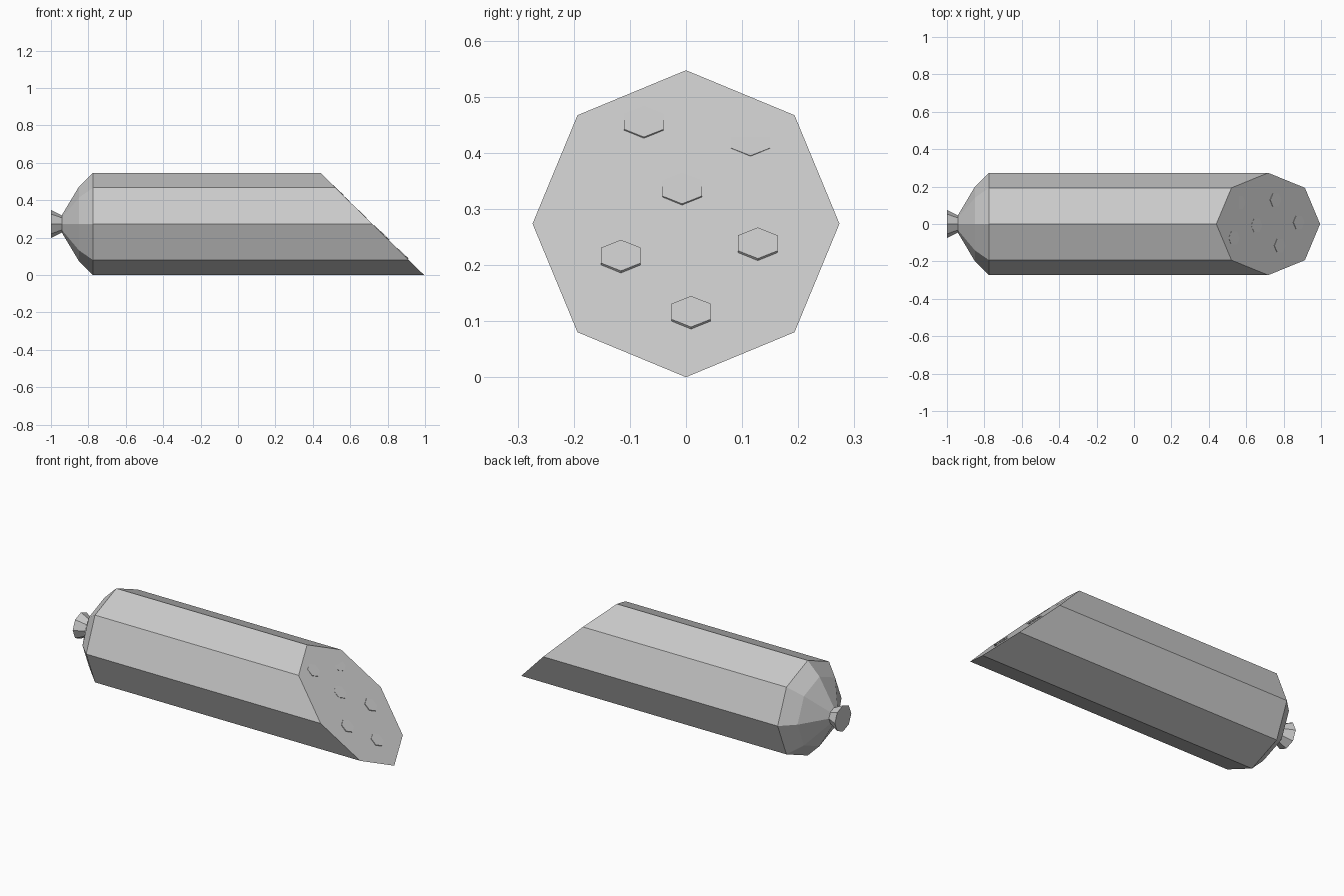
import bpy, bmesh, math
from mathutils import Matrix, Vector

if "Cube" in bpy.data.objects:
    bpy.data.objects.remove(bpy.data.objects["Cube"])

grey = bpy.data.materials.new("plain grey")
grey.use_nodes = True
COLOR = (0.6, 0.6, 0.6, 1)
grey.diffuse_color = COLOR
grey.node_tree.nodes["Principled BSDF"].inputs["Base Color"].default_value = COLOR

R = 0.2735            # body radius, also height of its axis
TIP, SHOULDER = 0.995, 0.44   # cut end: x at the bottom and at the top
SLOPE = (TIP - SHOULDER) / (2 * R)


def add_object(name, bm):
    bmesh.ops.recalc_face_normals(bm, faces=bm.faces)
    mesh = bpy.data.meshes.new(name)
    bm.to_mesh(mesh)
    bm.free()
    mesh.materials.append(grey)
    obj = bpy.data.objects.new(name, mesh)
    bpy.context.collection.objects.link(obj)
    return obj


def ring(bm, x, radius, sides=8, slope=0):
    """Ring of points around the x axis; a slope shears it into a slanted cut."""
    points = []
    for i in range(sides):
        a = math.tau * i / sides
        z = R + radius * math.cos(a)
        points.append(bm.verts.new((x - slope * z, radius * math.sin(a), z)))
    return points


# Sausage body: tied knob, pinched neck, rounded end, long barrel, slanted cut
bm = bmesh.new()
profile = [(-1, 0.075), (-0.942, 0.046), (-0.85, 0.2), (-0.775, R)]
rings = [ring(bm, x, r) for x, r in profile]
rings.append(ring(bm, TIP, R, slope=SLOPE))
for a, b in zip(rings, rings[1:]):
    for i in range(len(a)):
        j = (i + 1) % len(a)
        bm.faces.new((a[i], a[j], b[j], b[i]))
bm.faces.new(rings[0])
bm.faces.new(rings[-1])
add_object("sausage_body", bm)

# Hexagonal fat pieces set slightly proud of the cut: y, z, height
pieces = [(-0.075, 0.454, 0.002), (0.115, 0.422, 0.0002), (-0.007, 0.335, 0.002),
          (-0.116, 0.214, 0.004), (0.128, 0.236, 0.004), (0.009, 0.114, 0.004)]
normal = Vector((1, 0, SLOPE)).normalized()
tilt = math.atan2(normal.x, normal.z) - math.radians(1.5)
for n, (y, z, height) in enumerate(pieces):
    depth = 0.03
    centre = Vector((TIP - SLOPE * z, y, z)) + normal * (height - depth / 2)
    bm = bmesh.new()
    bmesh.ops.create_cone(bm, cap_ends=True, segments=6, radius1=0.0405,
                          radius2=0.0405, depth=depth)
    # put a corner of the hexagon uphill
    corner = max(bm.verts, key=lambda v: v.co.x).co
    turn = Matrix.Rotation(-math.atan2(corner.y, corner.x), 4, "Z")
    bm.transform(Matrix.Translation(centre) @ Matrix.Rotation(tilt, 4, "Y") @ turn)
    add_object(f"fat_piece_{n + 1}", bm)
